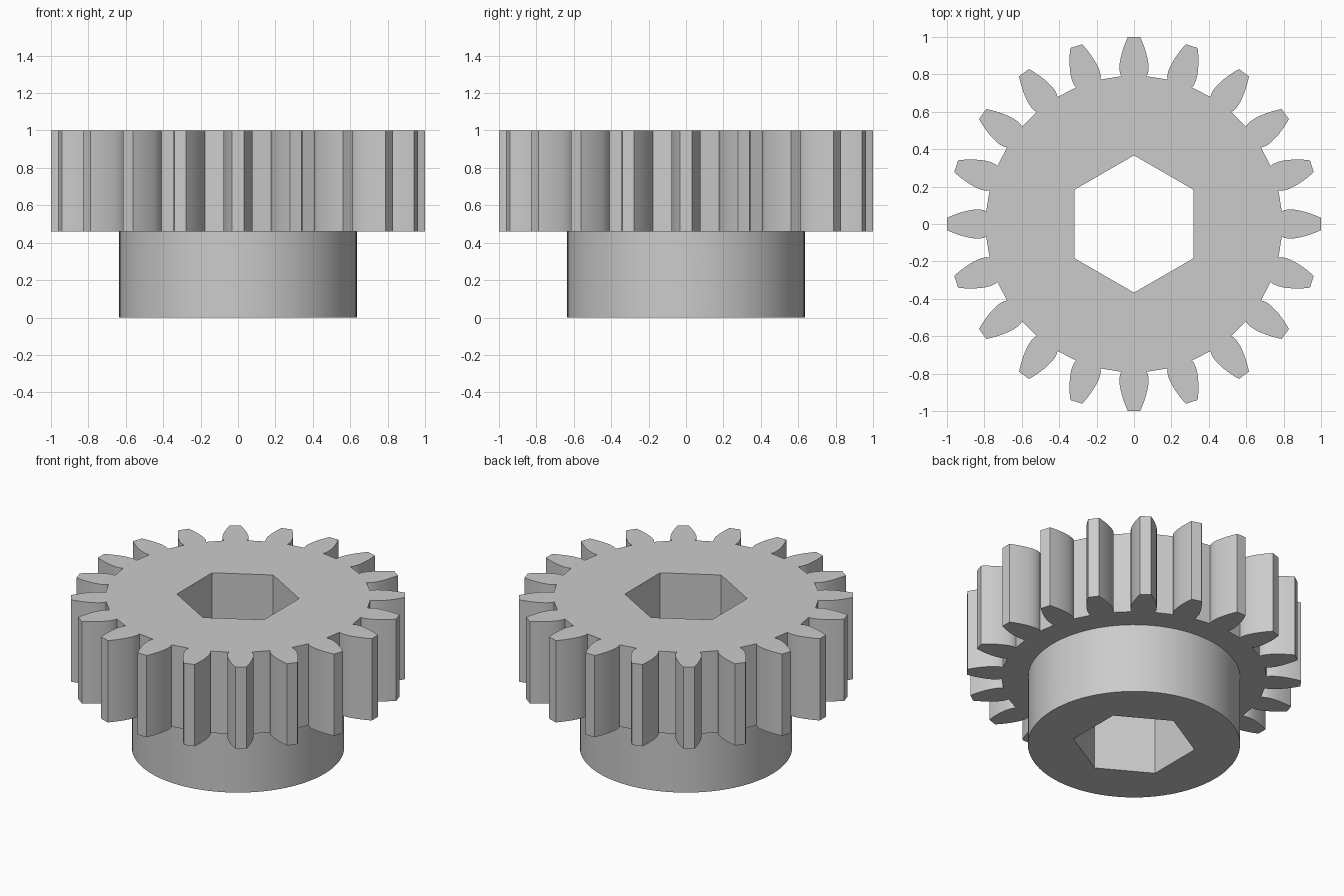
import bpy
import bmesh
from math import radians, sin, cos, atan2, hypot
from mathutils import Matrix

if "Cube" in bpy.data.objects:
    bpy.data.objects.remove(bpy.data.objects["Cube"])

TEETH = 20
GEAR_BOTTOM, GEAR_TOP = 0.46, 1.0
HUB_RADIUS, BORE_RADIUS, SCREW_RADIUS = 0.635, 0.367, 0.115

grey = bpy.data.materials.new("plain grey")
grey.use_nodes = True
colour = (0.6, 0.6, 0.6, 1)
grey.diffuse_color = colour
grey.node_tree.nodes["Principled BSDF"].inputs["Base Color"].default_value = colour


def prism(name, outline, bottom, top, matrix=None):
    """Extrude a closed 2D outline along z, then place it."""
    bm = bmesh.new()
    face = bm.faces.new([bm.verts.new((x, y, bottom)) for x, y in outline])
    extruded = bmesh.ops.extrude_face_region(bm, geom=[face])["geom"]
    lifted = [v for v in extruded if isinstance(v, bmesh.types.BMVert)]
    bmesh.ops.translate(bm, verts=lifted, vec=(0, 0, top - bottom))
    if matrix:
        bm.transform(matrix)
    bmesh.ops.recalc_face_normals(bm, faces=bm.faces)
    mesh = bpy.data.meshes.new(name)
    bm.to_mesh(mesh)
    bm.free()
    mesh.materials.append(grey)
    obj = bpy.data.objects.new(name, mesh)
    bpy.context.collection.objects.link(obj)
    return obj


def ring(radius, sides, start=0):
    angles = [radians(start + 360 * i / sides) for i in range(sides)]
    return [(radius * cos(a), radius * sin(a)) for a in angles]


def gear_outline():
    # One flank as (distance along the tooth axis, half width), root to tip
    flank = [(0.79, 0.068), (0.805, 0.075), (0.83, 0.078), (0.855, 0.077),
             (0.88, 0.073), (0.91, 0.066), (0.94, 0.057), (0.97, 0.046),
             (1.0, 0.033)]
    tooth = [(r, -w) for r, w in flank] + [(r, w) for r, w in reversed(flank)]
    points = []
    for i in range(TEETH):
        turn = radians(360 * i / TEETH)
        for x, y in tooth:
            r, a = hypot(x, y), atan2(y, x) + turn
            points.append((r * cos(a), r * sin(a)))
    return points


def combine(target, tool, operation):
    tool.hide_render = True
    mod = target.modifiers.new(tool.name, "BOOLEAN")
    mod.operation = operation
    mod.solver = "EXACT"
    mod.object = tool
    bpy.context.view_layer.objects.active = target
    bpy.ops.object.modifier_apply(modifier=mod.name)
    bpy.data.objects.remove(tool)


# Toothed wheel and hub fused into one body
gear = prism("spur_gear", gear_outline(), GEAR_BOTTOM, GEAR_TOP)
hub = prism("hub", ring(HUB_RADIUS, 96), 0, GEAR_BOTTOM + 0.1)
combine(gear, hub, "UNION")

# Hexagonal shaft bore
bore = prism("hex_bore", ring(BORE_RADIUS, 6, 30), -0.1, GEAR_TOP + 0.1)
combine(gear, bore, "DIFFERENCE")

# Set screw hole through the left wall of the hub
sideways = Matrix.Translation((0, 0, GEAR_BOTTOM / 2)) @ Matrix.Rotation(radians(90), 4, "Y")
screw = prism("screw_hole", ring(SCREW_RADIUS, 48), 0, 1, sideways)
combine(gear, screw, "DIFFERENCE")

# Smooth round walls with crisp corners
bpy.ops.object.select_all(action="DESELECT")
gear.select_set(True)
bpy.context.view_layer.objects.active = gear
bpy.ops.object.shade_smooth_by_angle(angle=radians(30))
